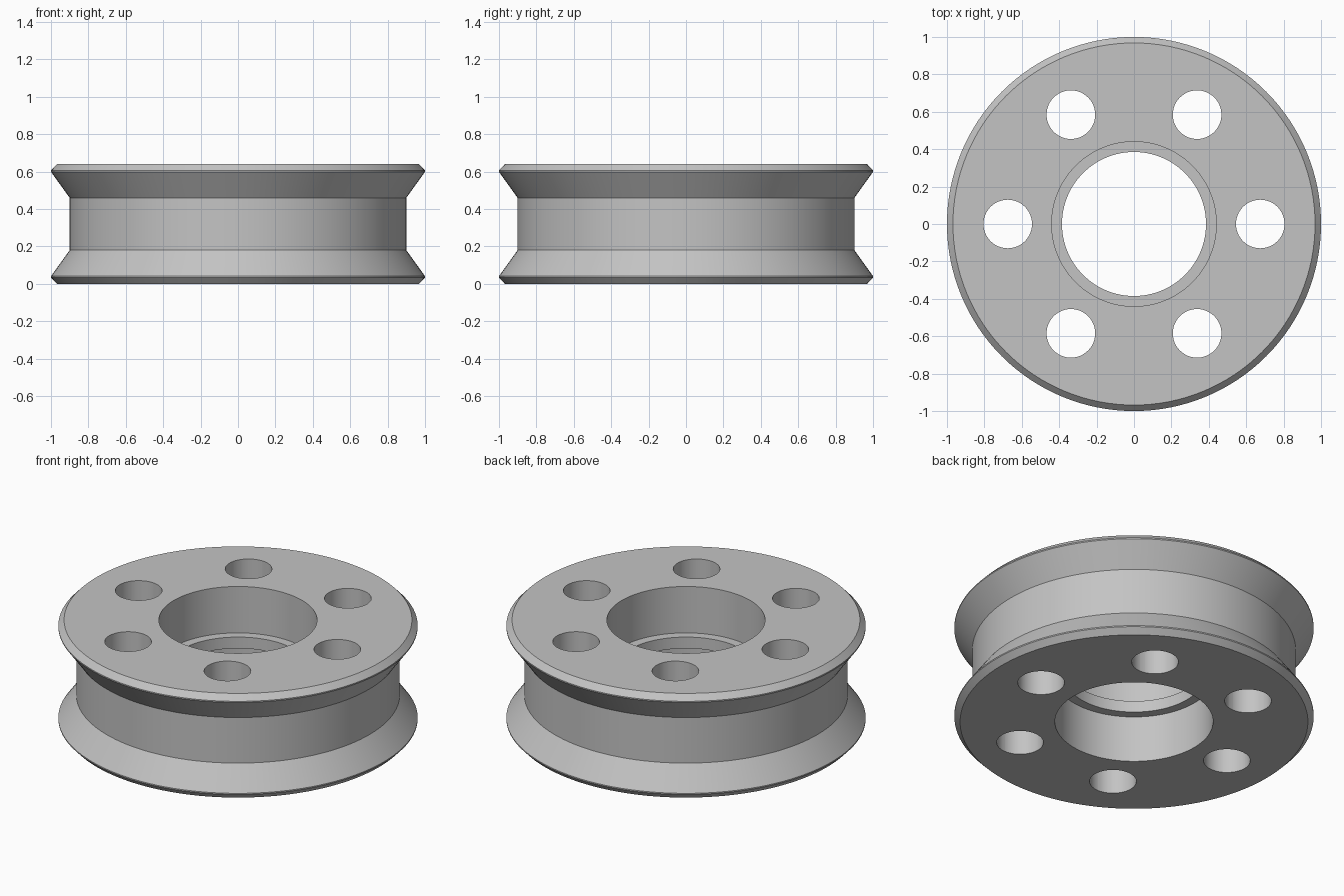
import bpy
import bmesh
from math import radians, pi, cos, sin
from mathutils import Matrix, Vector

cube = bpy.data.objects.get("Cube")
if cube:
    bpy.data.objects.remove(cube)

HEIGHT = 0.64
MID = HEIGHT / 2
HOLES = 6


def make_object(name, bm):
    bmesh.ops.recalc_face_normals(bm, faces=bm.faces)
    mesh = bpy.data.meshes.new(name)
    bm.to_mesh(mesh)
    bm.free()
    obj = bpy.data.objects.new(name, mesh)
    bpy.context.collection.objects.link(obj)
    return obj


def lathe(name, profile, steps=128):
    """Spin a closed (radius, height) outline around the z axis."""
    bm = bmesh.new()
    verts = [bm.verts.new((r, 0, z)) for r, z in profile]
    edges = [bm.edges.new((v, verts[i - 1])) for i, v in enumerate(verts)]
    bmesh.ops.spin(bm, geom=verts + edges, axis=(0, 0, 1), cent=(0, 0, 0),
                   angle=2 * pi, steps=steps, use_merge=True)
    bmesh.ops.remove_doubles(bm, verts=bm.verts, dist=0.0001)
    return make_object(name, bm)


# Lower half of the outline, from the bearing lip out to the groove floor
lower = [(0.385, 0.285), (0.44, 0.285), (0.44, 0), (0.968, 0),
         (1.0, 0.034), (1.0, 0.041), (0.9, 0.18)]
upper = [(r, HEIGHT - z) for r, z in reversed(lower)]
wheel = lathe("grooved_wheel", lower + upper)

# Ring of through holes
bm = bmesh.new()
for i in range(HOLES):
    a = 2 * pi * i / HOLES
    place = Matrix.Translation(Vector((0.675 * cos(a), 0.675 * sin(a), MID)))
    bmesh.ops.create_cone(bm, cap_ends=True, segments=48, radius1=0.13,
                          radius2=0.13, depth=1, matrix=place)
cutter = make_object("hole_cutter", bm)
cutter.hide_render = True

cut = wheel.modifiers.new("holes", 'BOOLEAN')
cut.operation = 'DIFFERENCE'
cut.solver = 'EXACT'
cut.object = cutter

bpy.ops.object.select_all(action='DESELECT')
wheel.select_set(True)
bpy.context.view_layer.objects.active = wheel
bpy.ops.object.modifier_apply(modifier=cut.name)
bpy.data.objects.remove(cutter)

# Plain grey finish
grey = bpy.data.materials.new("plain grey")
grey.use_nodes = True
colour = (0.55, 0.55, 0.55, 1)
grey.diffuse_color = colour
grey.node_tree.nodes["Principled BSDF"].inputs["Base Color"].default_value = colour
wheel.data.materials.clear()
wheel.data.materials.append(grey)

bpy.ops.object.shade_smooth_by_angle(angle=radians(25))
